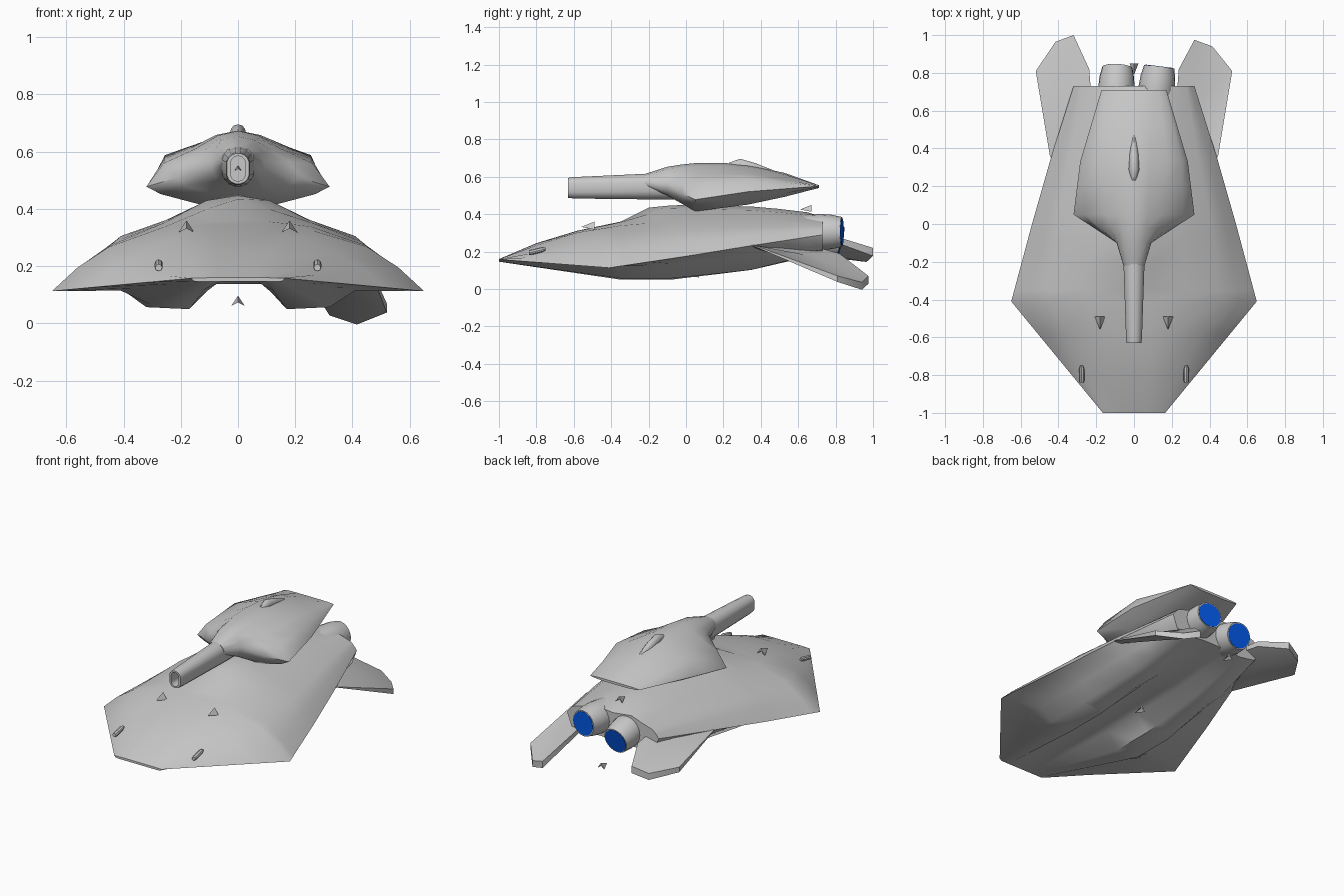
import bpy, bmesh, math
from mathutils import Vector, Matrix

cube = bpy.data.objects.get("Cube")
if cube:
    bpy.data.objects.remove(cube, do_unlink=True)


def material(name, colour):
    mat = bpy.data.materials.new(name)
    mat.use_nodes = True
    rgba = (*colour, 1)
    mat.diffuse_color = rgba
    mat.node_tree.nodes["Principled BSDF"].inputs["Base Color"].default_value = rgba
    return mat


GREY = material("hull grey", (.58, .58, .58))
BLUE = material("engine blue", (.001, .11, .9))


def finish(name, bm, mat, angle=35):
    """Turn a bmesh into an object, smooth except over sharp edges."""
    bmesh.ops.remove_doubles(bm, verts=bm.verts, dist=.0005)
    bmesh.ops.recalc_face_normals(bm, faces=bm.faces)
    mesh = bpy.data.meshes.new(name)
    bm.to_mesh(mesh)
    bm.free()
    mesh.materials.append(mat)
    obj = bpy.data.objects.new(name, mesh)
    bpy.context.collection.objects.link(obj)
    bpy.ops.object.select_all(action='DESELECT')
    obj.select_set(True)
    bpy.context.view_layer.objects.active = obj
    bpy.ops.object.shade_smooth_by_angle(angle=math.radians(angle))
    return obj


def skin(name, rings, mat=GREY, angle=35):
    """Loft closed rings of points and cap both ends."""
    bm = bmesh.new()
    loops = [[bm.verts.new(p) for p in ring] for ring in rings]
    for a, b in zip(loops, loops[1:]):
        for i in range(len(a)):
            j = (i + 1) % len(a)
            bm.faces.new((a[i], a[j], b[j], b[i]))
    bm.faces.new(loops[0])
    bm.faces.new(loops[-1])
    return finish(name, bm, mat, angle)


def along(rail, y):
    """Point on a (y, x, z) rail at the given y."""
    for (y0, x0, z0), (y1, x1, z1) in zip(rail, rail[1:]):
        if y <= y1:
            t = (y - y0) / (y1 - y0)
            return (x0 + (x1 - x0) * t, y, z0 + (z1 - z0) * t)
    return (rail[-1][1], y, rail[-1][2])


def rail_body(name, rails, stations):
    """Symmetric body lofted through rails from the crown to the belly."""
    rings = []
    for y in stations:
        half = [along(r, y) for r in rails]
        rings.append(half + [(-x, y, z) for x, y, z in half[-2:0:-1]])
    return skin(name, rings, GREY, 50)


# Hull: rails run front to back, listed from the crown round to the belly
crown = [(-1, 0, .16), (-.8, 0, .245), (-.58, 0, .312), (-.35, 0, .36),
         (-.2, 0, .435), (-.05, 0, .45), (.4, 0, .44), (.65, 0, .41), (.73, 0, .37)]
ridge = [(-1, .06, .16), (-.8, .08, .243), (-.58, .09, .31), (-.35, .1, .357),
         (-.1, .11, .43), (.4, .12, .42), (.73, .13, .385)]
shoulder = [(-1, .1, .16), (-.8, .16, .233), (-.58, .22, .302), (-.3, .26, .347),
            (0, .25, .362), (.4, .21, .37), (.73, .2, .36)]
cheek = [(-1, .135, .159), (-.41, .45, .268), (0, .41, .305), (.33, .34, .33), (.73, .28, .335)]
flank = [(-1, .155, .159), (-.41, .56, .196), (0, .48, .244), (.33, .4, .285), (.73, .3, .315)]
rim = [(-1, .165, .158), (-.41, .65, .113), (0, .54, .175), (.35, .44, .232), (.73, .32, .29)]
under = [(-1, .155, .148), (-.41, .41, .115), (0, .38, .14), (.35, .36, .17), (.73, .29, .21)]
keel_out = [(-1, .14, .146), (-.35, .32, .057), (-.08, .32, .057), (.34, .28, .1), (.73, .24, .2)]
keel_in = [(-1, .1, .146), (-.35, .17, .05), (-.08, .17, .05), (.34, .17, .1), (.73, .18, .19)]
channel = [(-1, .06, .146), (-.35, .09, .137), (.34, .09, .15), (.73, .1, .2)]
belly = [(y, 0, z) for y, x, z in channel]
hull_rails = [crown, ridge, shoulder, cheek, flank, rim, under, keel_out, keel_in, channel, belly]
rail_body("hull", hull_rails, [-1, -.8, -.58, -.41, -.35, -.2, -.08, 0, .2, .35, .5, .65, .73])

# Turret body
t_crown = [(-.22, 0, .615), (-.08, 0, .66), (.1, 0, .678), (.3, 0, .67), (.53, 0, .62), (.71, 0, .555)]
t_ridge = [(-.22, .035, .608), (-.1, .06, .64), (.1, .075, .662), (.3, .08, .655),
           (.53, .08, .612), (.71, .08, .555)]
t_shoulder = [(-.22, .052, .59), (-.1, .085, .595), (.05, .15, .61), (.33, .18, .615), (.71, .13, .554)]
t_cheek = [(-.22, .056, .575), (-.1, .09, .57), (.05, .26, .56), (.33, .255, .588), (.71, .16, .552)]
t_rim = [(-.22, .056, .565), (-.1, .092, .545), (.05, .32, .478), (.33, .285, .52), (.71, .172, .55)]
t_under = [(-.22, .05, .555), (-.1, .08, .515), (.05, .27, .452), (.33, .2, .475), (.71, .15, .545)]
t_keel = [(-.22, .03, .55), (-.1, .06, .5), (.05, .13, .415), (.4, .12, .46), (.71, .08, .54)]
t_belly = [(y, 0, z) for y, x, z in t_keel]
turret_rails = [t_crown, t_ridge, t_shoulder, t_cheek, t_rim, t_under, t_keel, t_belly]
rail_body("turret", turret_rails, [-.22, -.1, -.02, .05, .2, .33, .53, .71])


def capsule(y, z, w, h, n=16):
    """Upright rounded slot outline, half width w and half height h."""
    ring = []
    for i in range(n):
        a = math.tau * (i + .5) / n
        ring.append((w * math.cos(a), y, z + w * math.sin(a) + math.copysign(h - w, math.sin(a))))
    return ring


# Barrel with a hollow muzzle, flaring into the turret
skin("barrel", [capsule(-.02, .545, .06, .068), capsule(-.2, .548, .057, .07),
                capsule(-.6, .541, .043, .058), capsule(-.63, .541, .04, .054),
                capsule(-.63, .541, .026, .044), capsule(-.5, .541, .026, .044)])

# Raised sight pod on the turret roof
skin("roof_pod", [[(w * math.cos(a), y, z + .03 * math.sin(a))
                   for a in [math.tau * i / 12 for i in range(12)]]
                  for y, w, z in [(.23, .015, .645), (.29, .028, .666), (.37, .025, .643), (.47, .012, .604)]])

# Engines: swivelling nozzles, each with a glowing disc
for side, x, yaw, pitch in (("left", .105, 7, 0), ("right", -.1, 3, 13)):
    place = (Matrix.Translation((x, .6, .305)) @ Matrix.Rotation(math.radians(-yaw), 4, 'Z')
             @ Matrix.Rotation(math.radians(-pitch), 4, 'X'))

    def ring(y, r, n=20):
        return [place @ Vector((r * math.cos(math.tau * i / n), y, r * math.sin(math.tau * i / n)))
                for i in range(n)]

    skin(side + "_engine", [ring(0, .09), ring(.12, .096), ring(.18, .092), ring(.235, .08), ring(.235, .073),
                            ring(.2, .07)])
    skin(side + "_engine_glow", [ring(.23, .074), ring(.237, .074)], BLUE)


def fin(name, side, tip, heights):
    """Swept fin: knife-thin leading root, blunt tip and domed middle."""
    plan = [(.42, .32), (.445, .36), (.52, .81), (.415, tip - .035), (.32, tip), (.237, .82), (.22, .6)]
    bm = bmesh.new()
    top = [bm.verts.new((side * x, y, z)) for (x, y), z in zip(plan, heights)]
    low = [bm.verts.new(v.co - Vector((0, 0, .005 + .06 * max(0, v.co.y - .36)))) for v in top]
    mid = sum((v.co for v in top), Vector()) / len(top)
    peak = bm.verts.new(mid + Vector((0, 0, .018)))
    base = bm.verts.new(mid - Vector((0, 0, .04)))
    for i in range(len(plan)):
        j = (i + 1) % len(plan)
        bm.faces.new((top[i], top[j], low[j], low[i]))
        bm.faces.new((top[i], top[j], peak))
        bm.faces.new((low[i], low[j], base))
    return finish(name, bm, GREY, 40)


# Tail fins: one level, one drooped
fin("left_fin", 1, .975, [.24, .235, .07, .036, .07, .19, .25])
fin("right_fin", -1, 1, [.235, .235, .195, .186, .22, .275, .29])


def dart(name, x, y, z, length=.06):
    """Small notched pointer aimed forward."""
    w = length * .4
    bm = bmesh.new()
    tip = bm.verts.new((x, y - length / 2, z))
    tail = [bm.verts.new((x + a, y + length / 2, z + b))
            for a, b in [(-w, -w / 2), (0, w / 3), (w, -w / 2), (0, w)]]
    for i in range(4):
        bm.faces.new((tip, tail[i], tail[(i + 1) % 4]))
    bm.faces.new(tail)
    return finish(name, bm, GREY)


# Pointers and small nose guns
for side, s in (("left", 1), ("right", -1)):
    dart(side + "_bonnet_dart", s * .18, -.525, .332, .07)
    skin(side + "_nose_gun", [[(s * .277 + r * math.cos(a), y, z + r * math.sin(a))
                               for a in [math.tau * i / 8 for i in range(8)]]
                              for y, z, r in [(-.84, .195, .012), (-.83, .196, .014), (-.77, .21, .014),
                                              (-.75, .214, .008)]])
dart("belly_dart", 0, .04, .073)
dart("tail_dart", 0, .82, .073)
dart("rear_deck_dart", 0, .64, .425)
dart("muzzle_dart", 0, -.53, .54, .03)
